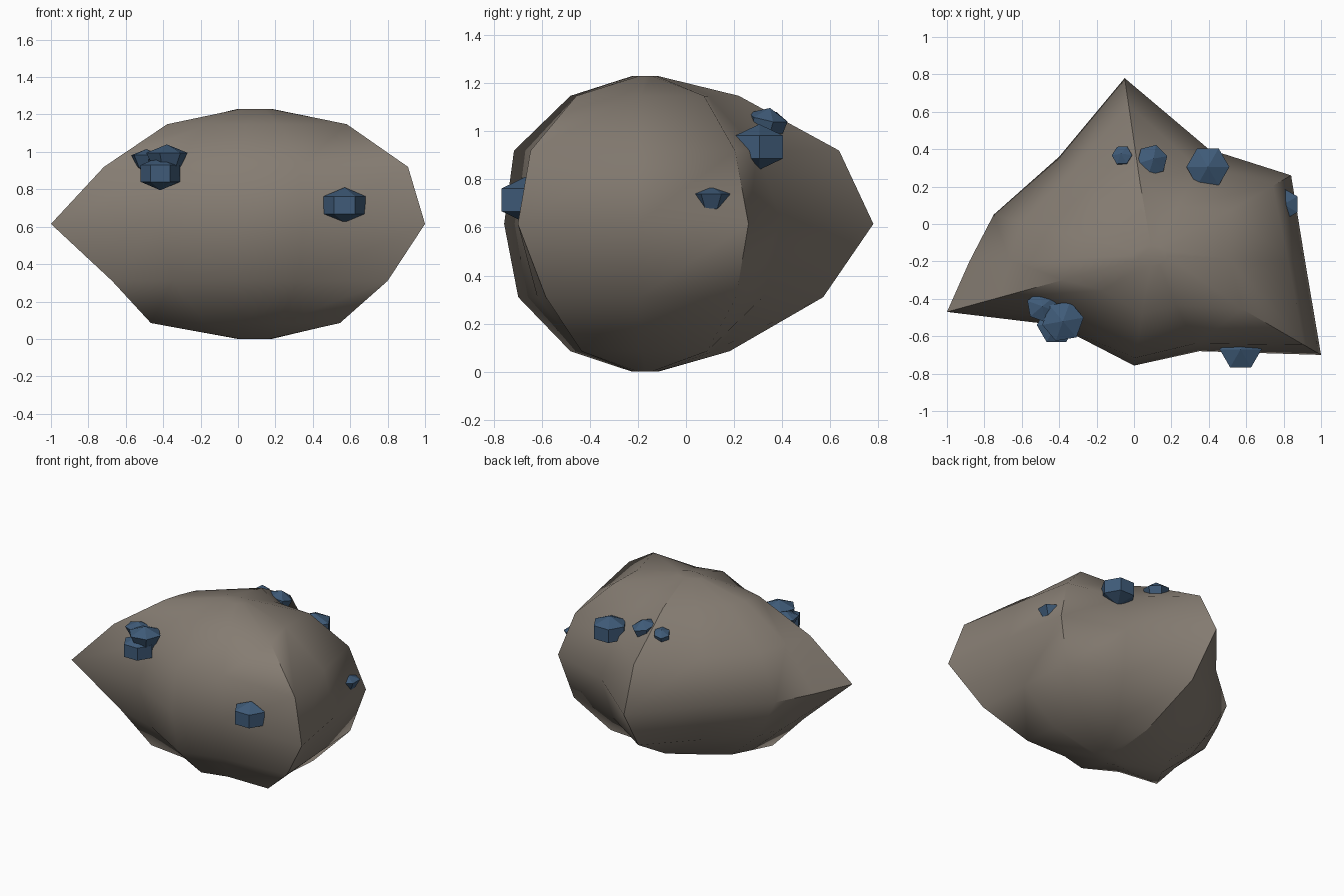
import bpy, bmesh, math
from mathutils import Matrix, Vector, Euler

if "Cube" in bpy.data.objects:
    bpy.data.objects.remove(bpy.data.objects["Cube"])


def material(name, rgb):
    m = bpy.data.materials.new(name)
    m.diffuse_color = (*rgb, 1)
    m.use_nodes = True
    m.node_tree.nodes["Principled BSDF"].inputs["Base Color"].default_value = m.diffuse_color
    return m


STONE = material("warm grey stone", (0.235, 0.202, 0.168))
ORE = material("dark blue ore", (0.05, 0.105, 0.19))


def make_object(name, bm, mat):
    bmesh.ops.recalc_face_normals(bm, faces=bm.faces)
    me = bpy.data.meshes.new(name)
    bm.to_mesh(me)
    bm.free()
    me.materials.append(mat)
    ob = bpy.data.objects.new(name, me)
    bpy.context.collection.objects.link(ob)
    return ob


def loft(bm, rings, crease):
    """Join rings of equal length, cap both ends, keep one column sharp."""
    vs = [[bm.verts.new(p) for p in r] for r in rings]
    n = len(vs[0])
    for a, b in zip(vs, vs[1:]):
        for i in range(n):
            j = (i + 1) % n
            bm.faces.new((a[i], a[j], b[j], b[i]))
        bm.edges.get((a[crease], b[crease])).smooth = False
    bm.faces.new(vs[0])
    bm.faces.new(vs[-1])


# Boulder: 12 columns around, each an equator point plus
# how far the rings at z 0.09, 0.31, 0.92, 1.15 reach towards it
CENTRE = Vector((0.09, -0.17))
COLUMNS = [
    (0.915, -0.20, .52, .83, .89, .51),
    (0.84, 0.26, .60, .88, .87, .57),
    (0.40, 0.40, .50, .86, .82, .46),
    (-0.05, 0.78, .37, .78, .85, .41),
    (-0.40, 0.36, .46, .82, .85, .46),
    (-0.75, 0.05, .50, .80, .82, .46),
    (-0.88, -0.20, .50, .76, .78, .45),
    (-1.00, -0.47, .51, .70, .74, .43),
    (-0.42, -0.54, .52, .86, .86, .50),
    (0.00, -0.757, .53, .90, .93, .53),
    (0.35, -0.68, .52, .88, .92, .52),
    (1.00, -0.70, .50, .78, .90, .54),
]
HEIGHTS = [0.085, 0.31, 0.615, 0.92, 1.148]
rings = [[] for _ in HEIGHTS]
for x, y, a, b, c, d in COLUMNS:
    for ring, z, s in zip(rings, HEIGHTS, (a, b, 1, c, d)):
        p = CENTRE + (Vector((x, y)) - CENTRE) * s
        ring.append((p.x, p.y, z))


def pole(z):
    return [(CENTRE.x + 0.09 * math.cos(math.tau * i / 12),
             CENTRE.y + 0.055 * math.sin(math.tau * i / 12), z) for i in range(12)]


bm = bmesh.new()
loft(bm, [pole(0)] + rings + [pole(1.23)], crease=3)
boulder = make_object("boulder", bm, STONE)
bpy.context.view_layer.objects.active = boulder
boulder.select_set(True)
bpy.ops.object.shade_smooth_by_angle(angle=math.radians(60), keep_sharp_edges=True)
boulder.select_set(False)


# Ore lumps: six-sided, pointed above and below
def ore_lump(name, pos, r, h, tilt=(0, 0, 0), low=1.0):
    """low narrows the lower ring, giving a cone-like underside"""
    bm = bmesh.new()
    bmesh.ops.create_uvsphere(bm, u_segments=6, v_segments=3, radius=1)
    for v in bm.verts:
        k = 1 / 0.866 * (low if v.co.z < 0 else 1)
        v.co = Vector((v.co.x * r * k, v.co.y * r * k, v.co.z * h))
    # corners point along x before tilting
    rot = Euler((math.radians(tilt[0]), math.radians(tilt[1]),
                 math.radians(tilt[2] + 30))).to_matrix().to_4x4()
    bmesh.ops.transform(bm, matrix=Matrix.Translation(pos) @ rot, verts=bm.verts)
    make_object(name, bm, ORE)


LUMPS = [
    ("front_lump", (0.57, -0.67, 0.715), 0.112, 0.095),
    ("left_lump_lower", (-0.415, -0.54, 0.885), 0.105, 0.09),
    ("left_lump_upper", (-0.38, -0.52, 0.95), 0.112, 0.09, (0, 0, 10), 0.6),
    ("left_lump_small", (-0.49, -0.44, 0.95), 0.085, 0.065, (0, 0, -20), 0.6),
    ("back_lump", (0.395, 0.305, 0.935), 0.115, 0.095),
    ("back_lump_upper", (0.09, 0.335, 1.02), 0.085, 0.08, (0, 15, 15), 0.8),
    ("back_lump_small", (-0.06, 0.36, 1.03), 0.055, 0.055, (-20, 0, 0)),
    ("right_lump", (0.80, 0.105, 0.71), 0.085, 0.06, (0, 0, 30), 0.6),
]
for lump in LUMPS:
    ore_lump(*lump)
